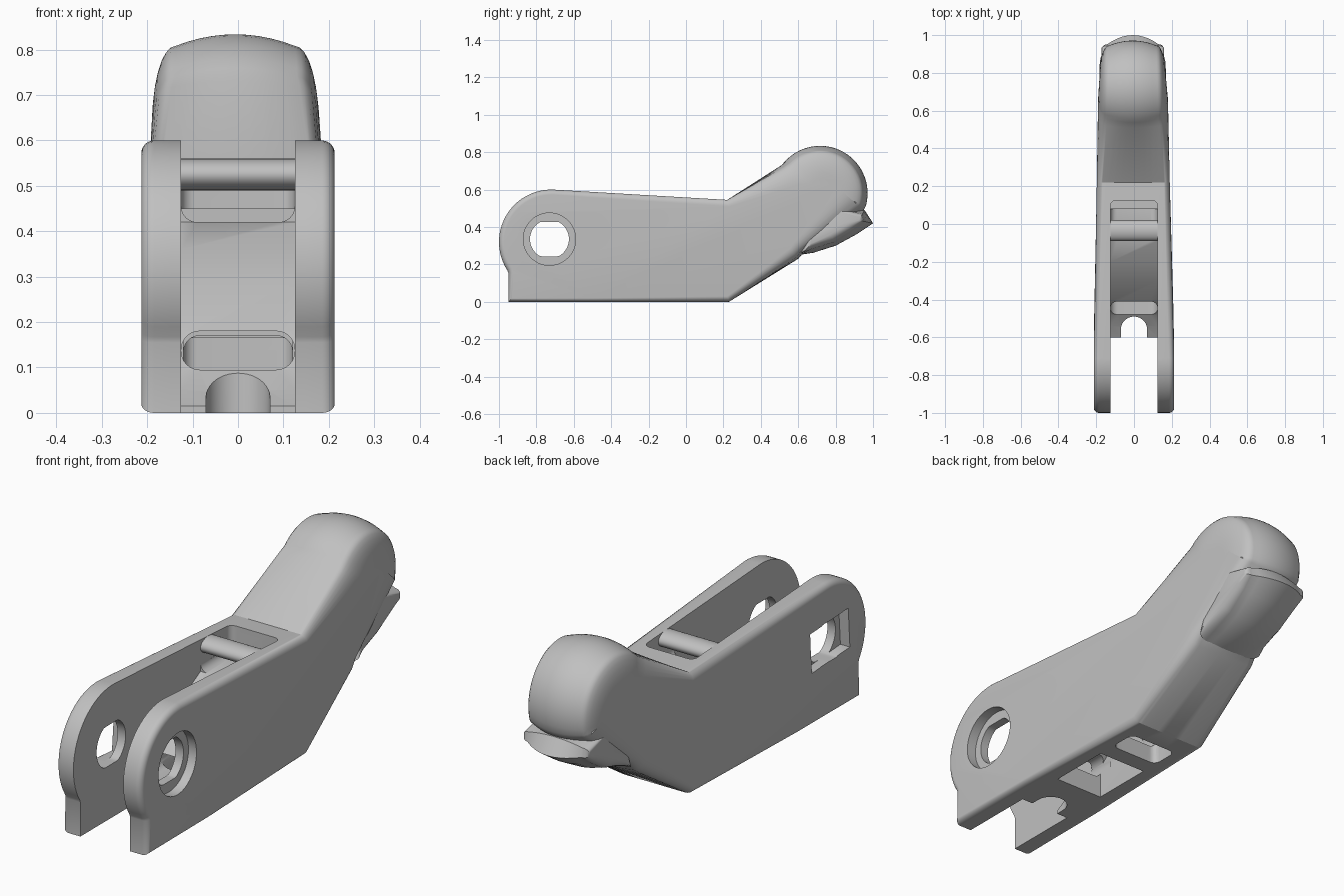
import bpy, bmesh, math
from mathutils import Vector

cube = bpy.data.objects.get("Cube")
if cube:
    bpy.data.objects.remove(cube, do_unlink=True)

grey = bpy.data.materials.new("satin_grey")
grey.use_nodes = True
COLOUR = (0.53, 0.53, 0.53, 1)
grey.diffuse_color = COLOUR
grey.node_tree.nodes["Principled BSDF"].inputs["Base Color"].default_value = COLOUR


def make_object(name, bm):
    bmesh.ops.recalc_face_normals(bm, faces=bm.faces[:])
    mesh = bpy.data.meshes.new(name)
    bm.to_mesh(mesh)
    bm.free()
    mesh.materials.append(grey)
    obj = bpy.data.objects.new(name, mesh)
    bpy.context.collection.objects.link(obj)
    return obj


def smooth(obj):
    bpy.ops.object.select_all(action='DESELECT')
    bpy.context.view_layer.objects.active = obj
    obj.select_set(True)
    bpy.ops.object.shade_smooth_by_angle(angle=math.radians(32))


def arc(cy, cz, r, start, end, steps, r2=None):
    angles = [math.radians(start + (end - start) * i / steps) for i in range(steps + 1)]
    return [(cy + r * math.cos(a), cz + (r2 or r) * math.sin(a)) for a in angles]


def rounded_rect(a0, a1, b0, b1, r):
    pts = []
    for i, (a, b) in enumerate([(a1 - r, b1 - r), (a0 + r, b1 - r),
                                (a0 + r, b0 + r), (a1 - r, b0 + r)]):
        pts += arc(a, b, r, 90 * i, 90 * i + 90, 6)
    return pts


def prism(name, outline, axis, low, high):
    """Extrude a 2D outline along the x, y or z axis."""
    bm = bmesh.new()

    def place(p, t):
        return {"x": (t, *p), "y": (p[0], t, p[1]), "z": (*p, t)}[axis]
    face = bm.faces.new([bm.verts.new(place(p, low)) for p in outline])
    ext = bmesh.ops.extrude_face_region(bm, geom=[face])
    shift = Vector(place((0, 0), high - low))
    bmesh.ops.translate(bm, vec=shift,
                        verts=[g for g in ext["geom"] if isinstance(g, bmesh.types.BMVert)])
    return make_object(name, bm)


def rounded_loft(name, profile, half_width, centre):
    """Side profile of (y, z, edge width, edge depth, crown) lofted across x."""
    pts = [Vector(p[:2]) for p in profile]
    count = len(pts)
    normals = []
    for i in range(count):
        e1 = (pts[i] - pts[i - 1]).normalized()
        e2 = (pts[(i + 1) % count] - pts[i]).normalized()
        n = (Vector((e1.y, -e1.x)) + Vector((e2.y, -e2.x))).normalized()
        normals.append(n / max(0.6, n.dot(Vector((e1.y, -e1.x)))))
    steps = [("edge", math.pi / 2 * i / 7) for i in range(8)]
    steps += [("crown", 1 - i / 5) for i in range(1, 6)]
    half = [(1, s) for s in steps]
    sections = half + [(-1, s) for _, s in half[-2::-1]]
    bm = bmesh.new()
    rings = []
    for side, (kind, t) in sections:
        ring = []
        for p, n, (y, z, ew, ed, crown) in zip(pts, normals, profile):
            w = half_width(y)
            if kind == "edge":
                x = w - ew * (1 - math.cos(t))
                inset = crown + ed * (1 - math.sin(t))
            else:
                x = (w - ew) * t
                inset = crown * t * t
            q = p - n * inset
            ring.append(bm.verts.new((side * x + centre(y), q.x, q.y)))
        rings.append(ring)
    for a, b in zip(rings, rings[1:]):
        for i in range(count):
            j = (i + 1) % count
            bm.faces.new((a[i], a[j], b[j], b[i]))
    bm.faces.new(rings[0])
    bm.faces.new(rings[-1])
    return make_object(name, bm)


def cut(body, cutter):
    mod = body.modifiers.new("cut", 'BOOLEAN')
    mod.operation, mod.solver, mod.object = 'DIFFERENCE', 'EXACT', cutter
    bpy.ops.object.select_all(action='DESELECT')
    bpy.context.view_layer.objects.active = body
    body.select_set(True)
    bpy.ops.object.modifier_apply(modifier=mod.name)
    bpy.data.objects.remove(cutter, do_unlink=True)


# Lever body: flat lugs, bent arm and round head in one outline
small = (0.028, 0.028, 0)
profile = [(-0.95, 0, .028, .02, 0), (-0.5, 0, .028, .02, 0), (0.23, 0, .04, .03, 0),
           (0.60, 0.23, .05, .06, .01), (0.63, 0.265, .05, .06, .015),
           (0.95, 0.49, .05, .12, .025)]
profile += [(y, z, .05, .15, .025) for y, z in arc(0.717, 0.58, 0.254, -15, 135, 22)]
profile += [(0.51, 0.73, .045, .12, .015), (0.22, 0.545, .03, .035, 0)]
profile += [(y, z, *small) for y, z in arc(-0.72, 0.32, 0.28, 88, 213, 24)]
profile += [(-0.95, 0.155, *small)]
body = rounded_loft("lever_body", profile,
                    lambda y: 0.213 - 0.037 * max(0, y + 0.6) / 1.5,
                    lambda y: -0.006 * max(0, y + 0.6) / 1.3)

# Open channel between the lugs, with the rising ramp as its floor
ramp = [(-0.6, 0.015), (-0.54, 0.05), (-0.48, 0.095), (-0.41, 0.18),
        (-0.3, 0.285), (-0.2, 0.36), (-0.09, 0.42)]
S = 0.125
cut(body, prism("channel", [(-1.1, -0.1), (-0.6, -0.1)] + ramp + [(-0.09, 0.8), (-1.1, 0.8)],
                "x", -S, S))

# Upper strap pocket, lower strap pocket and the slot in the ramp
cut(body, prism("upper_passage", rounded_rect(-S, S, 0.42, 0.8, 0.035), "y", -0.1, 0.08))
cut(body, prism("upper_pocket", rounded_rect(-S, S, -0.05, 0.125, 0.03), "z", 0.45, 0.8))
cut(body, prism("ramp_slot", rounded_rect(-S, S, 0.095, 0.18, 0.04), "y", -0.6, -0.3))
under = [(-0.37, -0.1), (-0.08, -0.1), (-0.08, 0.34), (-0.2, 0.28), (-0.3, 0.21), (-0.37, 0.14)]
cut(body, prism("under_opening", under, "x", -0.12, 0.12))
cut(body, prism("under_passage", rounded_rect(-0.12, 0.12, 0.08, 0.17, 0.035), "y", -0.1, 0.08))
cut(body, prism("under_pocket", rounded_rect(-0.12, 0.12, 0, 0.13, 0.03), "z", -0.1, 0.165))

# Rounded notch at the foot of the ramp
cut(body, prism("foot_notch", [(-0.07, -0.7), (0.07, -0.7)] + arc(0, -0.56, 0.07, 0, 180, 20),
                "z", -0.1, 0.3))

# Pivot hole with a square nut seat on the right and a round seat on the left
HY, HZ = -0.73, 0.335
flat = [(y, max(0.243, min(0.427, z))) for y, z in arc(HY, HZ, 0.104, 0, 352.5, 47)]
cut(body, prism("pivot_hole", flat, "x", -0.4, 0.4))
tilt = math.radians(-4)
seat = [(HY + a * math.cos(tilt) - b * math.sin(tilt), HZ + a * math.sin(tilt) + b * math.cos(tilt))
        for a, b in [(-.134, -.091), (.134, -.091), (.134, .091), (-.134, .091)]]
cut(body, prism("nut_seat", seat, "x", -0.4, -0.165))
cut(body, prism("bolt_seat", arc(HY, HZ, 0.14, 0, 352.5, 47), "x", 0.165, 0.4))
smooth(body)

# Strap bar across the upper pocket
smooth(prism("strap_bar", arc(-0.035, 0.525, 0.055, 0, 348.75, 31, 0.035), "x", -0.135, 0.135))

# Thumb tab flaring out beneath the head
tab = [(0.60, 0.25, .06, .02, .01), (0.68, 0.262, .06, .03, .02), (0.80, 0.30, .05, .05, .02),
       (0.91, 0.36, .04, .04, .03), (1.0, 0.42, .03, .02, .035),
       (0.955, 0.49, .03, .02, .02), (0.8, 0.5, .03, .01, 0), (0.66, 0.36, .03, .01, 0)]
smooth(rounded_loft("thumb_tab", tab, lambda y: 0.165, lambda y: -0.006))
